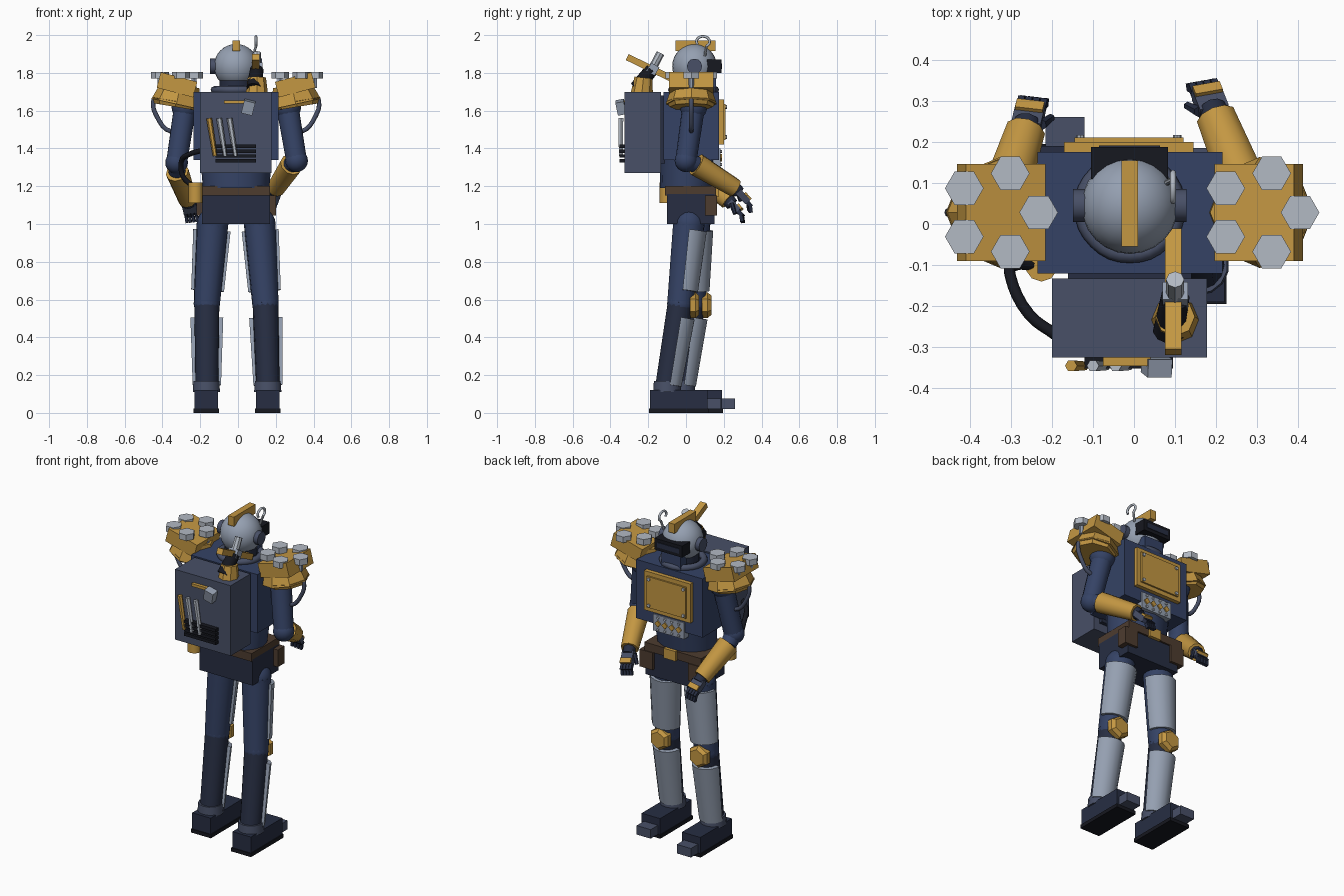
import bpy, bmesh, math
from mathutils import Vector, Matrix, Euler

if "Cube" in bpy.data.objects:
    bpy.data.objects.remove(bpy.data.objects["Cube"])

def mat(name, r, g, b):
    m = bpy.data.materials.new(name)
    m.diffuse_color = (r, g, b, 1)
    m.use_nodes = True
    m.node_tree.nodes["Principled BSDF"].inputs["Base Color"].default_value = m.diffuse_color
    return m

NAVY = mat("navy", .035, .055, .13)
DARK = mat("dark", .02, .027, .055)
SLATE = mat("slate", .065, .08, .135)
GOLD = mat("gold", .55, .31, .055)
STEEL = mat("steel", .3, .35, .44)
LIGHT = mat("light", .45, .49, .55)
BROWN = mat("brown", .075, .045, .028)
BLACK = mat("black", .008, .009, .014)
CX = -0.01  # body centre line

def finish(name, bm, m, smooth=False):
    bmesh.ops.recalc_face_normals(bm, faces=bm.faces)
    me = bpy.data.meshes.new(name)
    bm.to_mesh(me)
    bm.free()
    me.materials.append(m)
    ob = bpy.data.objects.new(name, me)
    bpy.context.collection.objects.link(ob)
    if smooth:
        bpy.ops.object.select_all(action='DESELECT')
        ob.select_set(True)
        bpy.context.view_layer.objects.active = ob
        bpy.ops.object.shade_smooth_by_angle(angle=math.radians(40))
    return ob

def box(name, lo, hi, m, rot=(0, 0, 0)):
    lo, hi = Vector(lo), Vector(hi)
    bm = bmesh.new()
    bmesh.ops.create_cube(bm, size=1, matrix=Matrix.LocRotScale((lo + hi) / 2, Euler(rot), hi - lo))
    return finish(name, bm, m)

def block(name, c, size, m, rot):
    bm = bmesh.new()
    bmesh.ops.create_cube(bm, size=1, matrix=Matrix.LocRotScale(Vector(c), rot, Vector(size)))
    return finish(name, bm, m)

def rod(name, a, b, r1, r2, m, seg=14, smooth=True, cut=None, spin=0, flat=1):
    a, b = Vector(a), Vector(b)
    d = b - a
    M = Matrix.Translation((a + b) / 2) @ d.to_track_quat('Z', 'Y').to_matrix().to_4x4()
    M = M @ Matrix.Rotation(spin, 4, 'Z') @ Matrix.Diagonal((1, flat, 1, 1))
    bm = bmesh.new()
    bmesh.ops.create_cone(bm, cap_ends=True, segments=seg, radius1=r1, radius2=r2, depth=d.length, matrix=M)
    if cut is not None:  # keep only the half on the +y side
        n = Vector((0, 1, 0))
        n -= d * (n.dot(d) / d.length_squared)
        bmesh.ops.bisect_plane(bm, geom=bm.verts[:] + bm.edges[:] + bm.faces[:],
                               plane_co=a + n.normalized() * cut, plane_no=n, clear_inner=True)
        bmesh.ops.holes_fill(bm, edges=[e for e in bm.edges if e.is_boundary])
    return finish(name, bm, m, smooth)

def ball(name, c, r, m, u=16, v=12):
    bm = bmesh.new()
    bmesh.ops.create_uvsphere(bm, u_segments=u, v_segments=v, radius=r, matrix=Matrix.Translation(c))
    return finish(name, bm, m, True)

def tube(name, pts, r, m, cyclic=False):
    cu = bpy.data.curves.new(name, 'CURVE')
    cu.dimensions = '3D'
    cu.bevel_depth, cu.bevel_resolution, cu.resolution_u = r, 2, 4
    cu.use_fill_caps = True
    sp = cu.splines.new('BEZIER')
    sp.bezier_points.add(len(pts) - 1)
    for bp, p in zip(sp.bezier_points, pts):
        bp.co = p
        bp.handle_left_type = bp.handle_right_type = 'AUTO'
    sp.use_cyclic_u = cyclic
    cu.materials.append(m)
    ob = bpy.data.objects.new(name, cu)
    bpy.context.collection.objects.link(ob)

# torso, waist, pelvis and belt
box("chest", (-.235, -.12, 1.34), (.215, .175, 1.7), NAVY)
rod("waist", (CX, .005, 1.18), (CX, .02, 1.36), .175, .19, NAVY, 16, flat=.82)
box("pelvis", (-.19, -.1, 1.0), (.17, .15, 1.16), DARK)
box("belt", (-.215, -.11, 1.15), (.17, .16, 1.2), BROWN)
box("buckle", (-.05, .155, 1.145), (.03, .175, 1.205), GOLD)

# chest plate, bolts and belly grille
box("chest_plate", (-.17, .17, 1.42), (.145, .2, 1.66), GOLD)
box("chest_plate_inset", (-.145, .19, 1.445), (.12, .21, 1.635), GOLD)
for x in (-.13, .105):
    for z in (1.46, 1.62):
        rod("plate_bolt", (x, .2, z), (x, .217, z), .01, .01, LIGHT, 8)
box("belly_plate", (-.115, .14, 1.3), (.095, .182, 1.4), STEEL)
for i in range(4):
    block("belly_stud", (-.08 + i * .047, .183, 1.35), (.028, .014, .028), GOLD, Euler((0, math.pi / 4, 0)))
    for z in (1.315, 1.385):
        rod("belly_bolt", (-.08 + i * .047, .18, z), (-.08 + i * .047, .19, z), .008, .008, LIGHT, 6)

# head
HEAD = Vector((CX, .045, 1.835))
ball("helmet", HEAD, .118, STEEL, 24, 16)
box("crest", (-.03, -.055, 1.915), (.01, .155, 1.972), GOLD)
box("visor", (-.105, .11, 1.8), (.083, .187, 1.87), BLACK)
box("visor_glass", (-.085, .18, 1.82), (.063, .191, 1.85), DARK)
box("jaw", (-.075, .05, 1.7), (.055, .16, 1.785), NAVY)
rod("ear_discs", (-.148, .045, 1.835), (.128, .045, 1.835), .04, .04, SLATE, 12)
rod("neck", (CX, .04, 1.68), (CX, .04, 1.76), .09, .09, DARK)
tube("neck_ring", [(CX + .115 * math.cos(a * math.pi / 4), .04 + .115 * math.sin(a * math.pi / 4), 1.71)
                   for a in range(8)], .02, SLATE, True)
tube("ear_hook", [(.095, .09 + .035 * math.cos(a), 1.965 + .028 * math.sin(a))
                  for a in [math.radians(-60 + 45 * i) for i in range(7)]], .007, LIGHT)
rod("hook_stem", (.08, .1, 1.89), (.095, .108, 1.942), .007, .007, LIGHT, 8)

# shoulders: hex-stud crowned pauldrons and cable loops
for s in (-1, 1):
    px = CX + s * .318
    block("pauldron_top", (px - s * .005, .028, 1.737), (.2, .235, .085), GOLD, Euler((0, -s * .26, 0)))
    rod("pauldron_skirt", (px - s * .002, .028, 1.635), (px - s * .025, .028, 1.74), .135, .1, GOLD, 8, False)
    rod("shoulder_rim", (px + s * .005, .028, 1.62), (px, .028, 1.65), .115, .13, GOLD, 8, False)
    for i in range(5):
        a = i * math.tau / 5
        p = Vector((px - .004 + .1 * math.cos(a), .028 + .1 * math.sin(a), 1.77))
        rod("shoulder_stud", p, p + Vector((0, 0, .036)), .047, .047, LIGHT, 6, False, spin=math.pi / 6)
        rod("stud_stem", p - Vector((0, 0, .05)), p, .015, .015, STEEL, 6, False)
    tube("shoulder_cable", [(CX + s * x, .028, z) for x, z in
                            ((.37, 1.7), (.42, 1.68), (.438, 1.65), (.42, 1.57), (.345, 1.49), (.31, 1.5))], .012, SLATE)

# arms and hands: shoulder, elbow, cuff start, wrist, finger tip
arms = {"left": ((-.28, .04, 1.62), (-.325, .0, 1.325), (-.322, .05, 1.275), (-.265, .225, 1.125), (-.243, .315, 1.03)),
        "right": ((.262, .04, 1.62), (.31, .0, 1.335), (.283, .055, 1.315), (.2, .26, 1.19), (.16, .36, 1.08))}
for side, pts in arms.items():
    sh, el, cu, wr, tip = map(Vector, pts)
    s = -1 if side == "left" else 1
    ball(side + "_shoulder_joint", sh, .072, NAVY)
    rod(side + "_upper_arm", sh, el, .06, .056, NAVY)
    ball(side + "_elbow", el, .06, NAVY)
    rod(side + "_elbow_link", el, cu, .05, .045, NAVY)
    rod(side + "_forearm_guard", cu, wr, .062, .05, GOLD, 10)
    f = (tip - wr).normalized()
    side_v = Vector((1, 0, 0))
    side_v = (side_v - f * side_v.dot(f)).normalized()
    up = side_v.cross(f)
    R = Matrix((side_v, f, up)).transposed().to_quaternion()
    L = (tip - wr).length
    rod(side + "_wrist", wr - f * .02, wr + f * .03, .036, .034, DARK, 10)
    block(side + "_palm", wr + f * L * .36, (.072, L * .5, .035), SLATE, R)
    block(side + "_knuckle_guard", wr + f * L * .52 + up * .02, (.068, .03, .015), GOLD, R)
    for i in range(4):
        base = wr + f * L * .56 + side_v * (i - 1.5) * .0185
        mid = base + f * .038 - up * .004
        block(side + "_finger", (base + mid) / 2, (.016, .042, .022), DARK, R)
        block(side + "_finger_tip", mid + f * .012 - up * .012, (.015, .032, .019), DARK,
              R @ Euler((-.6, 0, 0)).to_quaternion())
    t = wr + f * .03 - side_v * s * .035
    rod(side + "_thumb", t, t + f * .055 - side_v * s * .015 - up * .025, .014, .01, DARK, 6, False)

# legs and boots: hip, knee, ankle, forward shift of the boot
legs = {"left": ((-.135, .045, 1.0), (-.165, .035, .58), (-.165, -.025, .15), -.235, .075),
        "right": ((.115, .015, 1.0), (.145, -.03, .58), (.158, -.1, .15), .09, 0)}
for side, (h, k, a, x0, dy) in legs.items():
    h, k, a = Vector(h), Vector(k), Vector(a)
    ball(side + "_hip", h, .084, NAVY)
    rod(side + "_thigh", h, k, .084, .07, NAVY)
    ball(side + "_knee", k, .07, NAVY)
    rod(side + "_shin", k, a, .068, .062, DARK)
    rod(side + "_thigh_guard", h.lerp(k, .08), h.lerp(k, .84), .1, .088, STEEL, 16, cut=.005)
    rod(side + "_shin_guard", k.lerp(a, .17), k.lerp(a, 1), .09, .078, STEEL, 16, cut=.015)
    kc = k + Vector((0, .05, -.01))
    rod(side + "_knee_cap", kc, kc + Vector((0, .03, 0)), .068, .068, GOLD, 6, False)
    rod(side + "_knee_cap_face", kc + Vector((0, .03, 0)), kc + Vector((0, .05, 0)), .068, .05, GOLD, 6, False)
    y = dy
    xm = x0 + .0675
    rod(side + "_ankle_cuff", (xm, y - .1, .11), (xm, y - .1, .168), .074, .07, SLATE)
    box(side + "_boot", (x0 + .005, y - .19, .02), (x0 + .13, y + .115, .12), DARK)
    box(side + "_toe_cap", (x0 + .02, y + .1, .02), (x0 + .115, y + .185, .075), SLATE)
    box(side + "_sole", (x0, y - .195, 0), (x0 + .135, y + .12, .022), BLACK)
    # belt pouches
    s = -1 if side == "left" else 1
    cx = CX + s * .165
    box(side + "_pouch", (cx - .045, .1, 1.045), (cx + .045, .165, 1.15), BROWN)

# backpack with hose and canister
box("backpack", (-.2, -.325, 1.27), (.178, -.133, 1.7), SLATE)
box("backpack_mount", (-.16, -.14, 1.32), (.14, -.11, 1.68), DARK)
tube("hose", [(-.19, -.27, 1.39), (-.255, -.22, 1.37), (-.3, -.13, 1.33), (-.29, -.1, 1.25), (-.24, -.1, 1.2)], .014, BLACK)
rod("canister", (-.225, -.1, 1.11), (-.225, -.1, 1.22), .04, .04, GOLD, 10)

# tool rack on the pack
for i in range(4):
    z = 1.334 + i * .026
    box("rack_bar", (-.12, -.352, z - .009), (.095, -.322, z + .009), BLACK)
for x, m in ((-.153, GOLD), (-.1, LIGHT), (-.045, LIGHT)):
    rod("rack_tool", (x, -.345, 1.56), (x + .032, -.345, 1.36), .015, .012, m, 6, False)
box("hammer_handle", (-.075, -.345, 1.637), (.04, -.322, 1.654), GOLD)
block("hammer_head", (.055, -.345, 1.618), (.06, .045, .07), STEEL, Euler((.2, .25, 0)))

# hilt rising from the pack
rod("hilt_socket", (.1, -.235, 1.68), (.1, -.225, 1.775), .06, .048, GOLD, 8, False)
rod("hilt_grip", (.085, -.26, 1.72), (.1, -.18, 1.82), .04, .036, BLACK, 10)
block("hilt_guard", (.095, -.165, 1.813), (.04, .325, .035), GOLD, Euler((-.45, 0, 0)))
block("hilt_block", (.1, -.175, 1.82), (.062, .05, .05), STEEL, Euler((-.55, 0, 0)))
rod("hilt_knob", (.1, -.185, 1.81), (.1, -.135, 1.905), .022, .022, LIGHT, 8)
